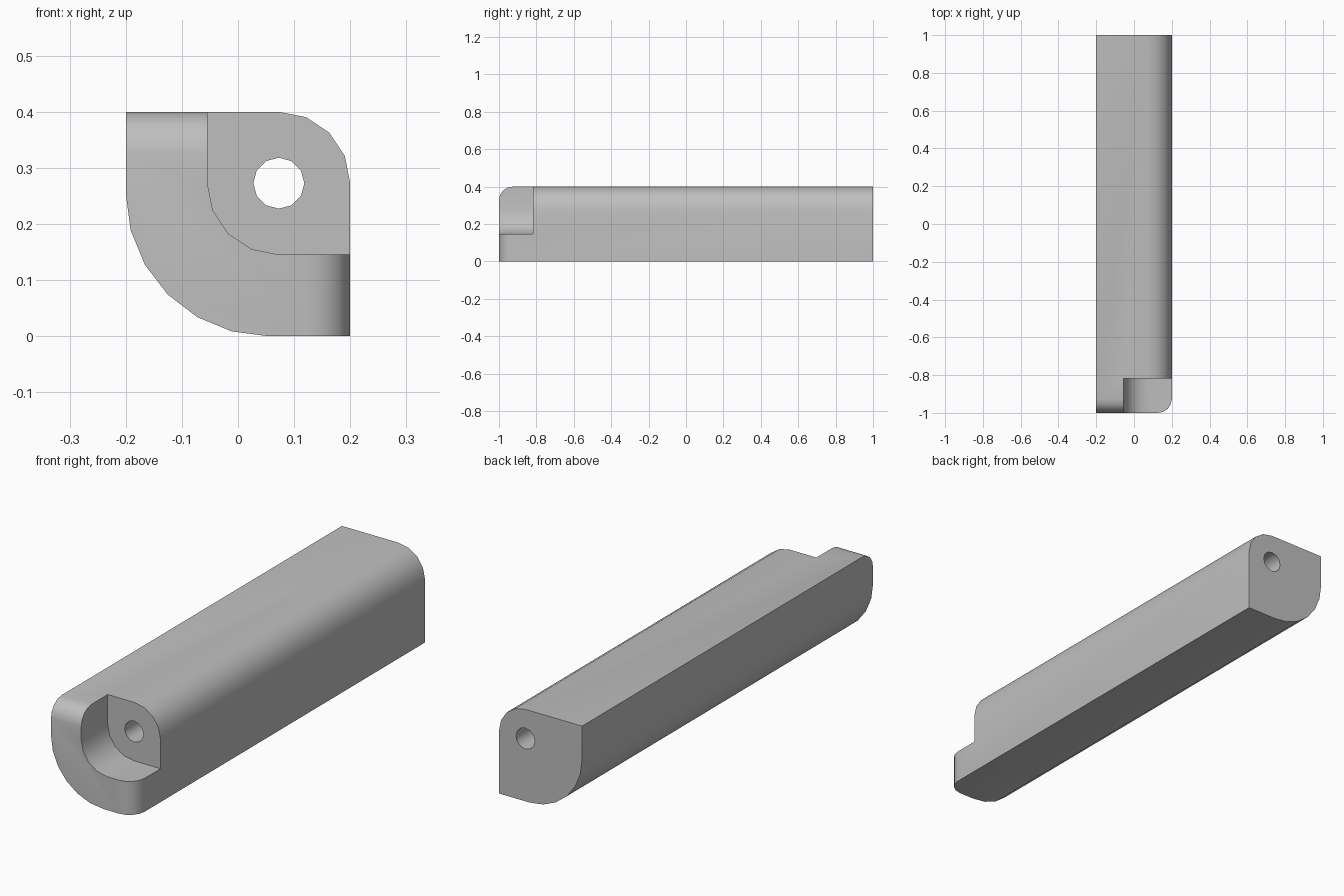
import bpy
import bmesh
from math import sin, cos, radians
from mathutils import Vector

if "Cube" in bpy.data.objects:
    bpy.data.objects.remove(bpy.data.objects["Cube"], do_unlink=True)

U = 0.4 / 11                 # basic unit: section is 11 x 11, length is 55
HALF, TOP = 5.5 * U, 11 * U
FRONT, BACK = -1.0, 1.0
HOLE_X, HOLE_Z = 2 * U, 7.5 * U
ROUND = 3.5 * U


def arc(cx, cz, r, start, end, steps):
    angles = [radians(start + (end - start) * i / steps) for i in range(steps + 1)]
    return [(cx + r * cos(a), cz + r * sin(a)) for a in angles]


def prism(name, profile, y0, y1):
    """Extrude an x-z profile along y."""
    bm = bmesh.new()
    face = bm.faces.new([bm.verts.new((x, y0, z)) for x, z in profile])
    moved = bmesh.ops.extrude_face_region(bm, geom=[face], use_keep_orig=True)
    verts = [g for g in moved["geom"] if isinstance(g, bmesh.types.BMVert)]
    bmesh.ops.translate(bm, verts=verts, vec=Vector((0, y1 - y0, 0)))
    bmesh.ops.recalc_face_normals(bm, faces=bm.faces)
    mesh = bpy.data.meshes.new(name)
    bm.to_mesh(mesh)
    bm.free()
    obj = bpy.data.objects.new(name, mesh)
    bpy.context.collection.objects.link(obj)
    return obj


# Long bar: two square corners, one small and one large rounded corner
section = [(-HALF, TOP)]
section += arc(-HALF + 7 * U, 7 * U, 7 * U, 180, 270, 6)
section += [(HALF, 0)]
section += arc(HOLE_X, HOLE_Z, ROUND, 0, 90, 4)
bar = prism("bar", section, FRONT, BACK)

# Open corner pocket at the front, and a bore through the full length
pocket_profile = arc(HOLE_X, HOLE_Z, ROUND, 180, 270, 4)
pocket_profile += [(0.3, 4 * U), (0.3, 0.5), (HOLE_X - ROUND, 0.5)]
pocket = prism("pocket_cutter", pocket_profile, FRONT - 0.1, FRONT + 5 * U)
bore = prism("bore_cutter", arc(HOLE_X, HOLE_Z, 1.25 * U, 0, 330, 11),
             FRONT - 0.2, BACK + 0.1)

for cutter in (pocket, bore):
    cutter.hide_render = True
    mod = bar.modifiers.new(cutter.name, "BOOLEAN")
    mod.operation, mod.solver, mod.object = "DIFFERENCE", "EXACT", cutter

bpy.context.view_layer.update()
graph = bpy.context.evaluated_depsgraph_get()
cut_mesh = bpy.data.meshes.new_from_object(bar.evaluated_get(graph))
bar.modifiers.clear()
bar.data = cut_mesh
for cutter in (pocket, bore):
    bpy.data.objects.remove(cutter, do_unlink=True)

# Round the two free ends of the front wall
bm = bmesh.new()
bm.from_mesh(bar.data)
bmesh.ops.remove_doubles(bm, verts=bm.verts, dist=1e-5)


def is_lip(edge):
    on_front = all(abs(v.co.y - FRONT) < 1e-4 for v in edge.verts)
    on_top = all(abs(v.co.z - TOP) < 1e-4 for v in edge.verts)
    on_side = all(abs(v.co.x - HALF) < 1e-4 for v in edge.verts)
    return on_front and (on_top or on_side)


bmesh.ops.bevel(bm, geom=[e for e in bm.edges if is_lip(e)], offset=2 * U,
                offset_type="OFFSET", segments=4, profile=0.5, affect="EDGES")
bmesh.ops.recalc_face_normals(bm, faces=bm.faces)
bm.to_mesh(bar.data)
bm.free()

# Single plain grey
grey = bpy.data.materials.new("grey")
grey.use_nodes = True
colour = (0.52, 0.52, 0.52, 1)
grey.diffuse_color = colour
grey.node_tree.nodes["Principled BSDF"].inputs["Base Color"].default_value = colour
bar.data.materials.clear()
bar.data.materials.append(grey)
for poly in bar.data.polygons:
    poly.material_index = 0

bpy.ops.object.select_all(action="DESELECT")
bar.select_set(True)
bpy.context.view_layer.objects.active = bar
bpy.ops.object.shade_smooth_by_angle(angle=radians(40))
